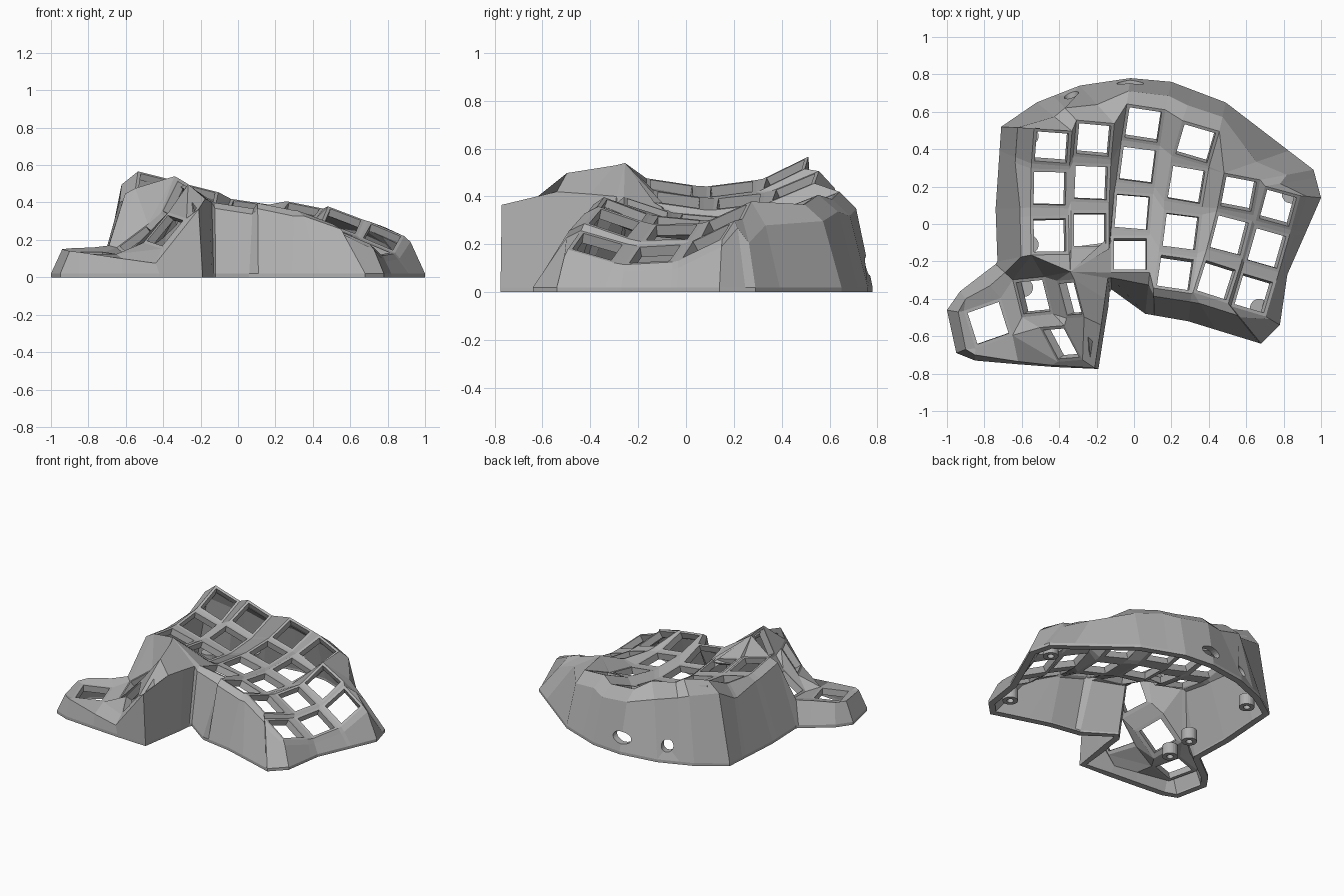
import bpy, bmesh, math
from mathutils import Vector as V

cube = bpy.data.objects.get("Cube")
if cube:
    bpy.data.objects.remove(cube)

grey = bpy.data.materials.new("warm_grey")
grey.use_nodes = True
COL = (0.43, 0.43, 0.43, 1)
grey.diffuse_color = COL
grey.node_tree.nodes["Principled BSDF"].inputs["Base Color"].default_value = COL

HALF, RIM, THICK = 0.105, 0.017, 0.045
bm = bmesh.new()
key_faces = []


def face(*vs):
    return bm.faces.new(vs)


def key(c, u, v):
    """One key socket: corners front-left, front-right, back-right, back-left."""
    c, u, v = V(c), V(u).normalized() * HALF, V(v).normalized() * HALF
    vs = [bm.verts.new(c + a * u + b * v) for a, b in ((-1, -1), (1, -1), (1, 1), (-1, 1))]
    key_faces.append(face(*vs))
    return vs


# Finger columns: first row, sideways slope, key centres front to back
columns = [
    (0, -.25, [(-.45, -.06, .435), (-.45, .19, .43), (-.44, .41, .495)]),
    (0, -.25, [(-.235, -.03, .385), (-.23, .22, .38), (-.215, .45, .44)]),
    (-1, -.15, [(-.02, -.16, .35), (-.01, .065, .305), (.02, .315, .31), (.05, .53, .365)]),
    (-1, -.20, [(.22, -.26, .34), (.25, -.04, .29), (.28, .21, .295), (.33, .43, .35)]),
    (-1, -.38, [(.44, -.30, .29), (.51, -.06, .25), (.56, .16, .30)]),
    (-1, -.42, [(.64, -.37, .19), (.71, -.13, .16), (.77, .085, .215)]),
]
K = {}
for c, (first, slope, centres) in enumerate(columns):
    p = [V(q) for q in centres]
    # parabolic tangents, so the end sockets curl upwards
    tangents = [(b - a) / 2 for a, b in zip(p, p[2:])]
    tangents = [2 * (p[1] - p[0]) - tangents[0]] + tangents + [2 * (p[-1] - p[-2]) - tangents[-1]]
    for i, v in enumerate(tangents):
        K[c, first + i] = key(p[i], (v.y, -v.x, slope * v.y), v)

# Webs between neighbouring sockets
for (c, r), k in list(K.items()):
    up, rt, di = K.get((c, r + 1)), K.get((c + 1, r)), K.get((c + 1, r + 1))
    if up:
        face(k[3], k[2], up[1], up[0])
    if rt:
        face(k[1], rt[0], rt[3], k[2])
    if up and rt and di:
        face(k[2], rt[3], di[0], up[1])
    elif up and rt:
        face(k[2], rt[3], up[1])
# Side of the step behind the two short outer columns
face(K[4, 1][3], K[3, 2][2], K[3, 2][1])

# Thumb sockets and their webs
t0 = key((-.78, -.53, .13), (.94, .33, 0), (-.3, .95, .05))
t1 = key((-.54, -.39, .20), (.8, .08, .6), (-.23, .93, .2))
t2 = key((-.34, -.40, .42), (.45, .03, .9), (-.25, .95, .15))
t3 = key((-.39, -.64, .25), (.63, .05, .77), (-.45, .85, .15))
face(t0[2], t0[1], t1[0], t1[3])
face(t0[1], t3[3], t1[0])
face(t0[1], t3[0], t3[3])
face(t1[1], t2[0], t2[3], t1[2])
face(t1[0], t3[3], t3[2], t1[1])
face(t1[1], t3[2], t2[0])
face(t3[2], t3[1], t2[1], t2[0])

# Saddle and peak joining thumb cluster to the finger plate
peak = bm.verts.new((-.34, -.255, .54))
inner, middle, front = K[0, 0], K[1, 0], K[2, -1]
face(t1[3], t1[2], inner[0])
face(t1[2], peak, inner[0])
face(t1[2], t2[3], peak)
face(t2[3], t2[2], peak)
face(inner[0], peak, inner[1])
face(peak, middle[0], inner[1])
face(peak, middle[1], middle[0])
face(peak, front[3], K[2, 0][0], middle[1])
face(peak, front[0], front[3])

# Edge of the finger plate, counter-clockwise from the front left
edge = [K[c, -1][j] for c in range(2, 6) for j in (0, 1)]
edge += [K[5, -1][2]] + [K[5, r][j] for r in (0, 1) for j in (1, 2)]
edge += [K[5, 1][3], K[4, 1][2], K[4, 1][3]]
edge += [K[c, 2][j] for c in (3, 2, 1, 0) for j in (2, 3)]
edge += [K[0, 2][0], K[0, 1][3], K[0, 1][0], K[0, 0][3], K[0, 0][0]]

# Footprint of the finger part, matched to the plate edge by angle
foot = [(-.12, -.35), (.06, -.48), (.29, -.52), (.68, -.64), (.78, -.54), (.82, -.27),
        (1, .14), (.96, .29), (.49, .65), (.2, .76), (-.02, .78), (-.29, .74),
        (-.52, .65), (-.71, .52), (-.74, .08), (-.73, -.2)]


def angle(p):
    return (math.atan2(p[1] - .1, p[0] - .1) + math.radians(130)) % math.tau


def foot_at(a):
    for p, q in zip(foot, foot[1:]):
        if a <= angle(q):
            t = max(0, (a - angle(p)) / (angle(q) - angle(p)))
            return V(p).lerp(V(q), t)
    return V(foot[-1])


ground = [foot_at(angle(v.co)) for v in edge]
for p in foot:
    i = min(range(len(edge)), key=lambda n: abs(angle(edge[n].co) - angle(p)))
    ground[i] = V(p)

wall = []
for v, g in zip(edge, ground):
    back = g.y > .25
    drop = (.1 if g.x > .55 else .07) if back else .03
    r = v.co.xy.lerp(g, .5 if back else .3)
    wall.append((v, (r.x, r.y, v.co.z - drop), g))

# Thumb wall: plate corner, shoulder point, footprint point
wall += [
    (t1[3], (-.69, -.26, .17), (-.74, -.215)),
    (t0[2], (-.77, -.33, .16), (-.80, -.26)),
    (t0[3], (-.90, -.40, .155), (-.93, -.36)),
    (t0[3], (-.94, -.47, .15), (-1, -.46)),
    (t0[0], (-.90, -.67, .14), (-.95, -.69)),
    (t0[0], (-.85, -.70, .135), (-.85, -.73)),
    (t0[1], (-.62, -.735, .10), (-.62, -.75)),
    (t3[0], (-.44, -.755, .075), (-.42, -.765)),
    (t3[1], (-.21, -.77, .365), (-.19, -.775)),
    (t2[1], (-.175, -.54, .42), (-.155, -.55)),
    (t2[2], (-.155, -.40, .41), (-.138, -.45)),
    (peak, (-.14, -.29, .40), (-.13, -.365)),
]
rings = [(v, bm.verts.new(s), bm.verts.new((g[0], g[1], .02)), bm.verts.new((g[0], g[1], 0)))
         for v, s, g in wall]
for a, b in zip(rings, rings[1:] + rings[:1]):
    for i in range(3):
        quad = [a[i], a[i + 1], b[i + 1], b[i]]
        face(*dict.fromkeys(quad))

# Open the square key holes
bm.normal_update()
bmesh.ops.inset_individual(bm, faces=key_faces, thickness=RIM, use_even_offset=True)
bmesh.ops.delete(bm, geom=key_faces, context='FACES')


def add_object(name, mesh_bm):
    me = bpy.data.meshes.new(name)
    mesh_bm.to_mesh(me)
    mesh_bm.free()
    me.materials.append(grey)
    ob = bpy.data.objects.new(name, me)
    bpy.context.scene.collection.objects.link(ob)
    return ob


shell = add_object("case_shell", bm)
solid = shell.modifiers.new("thickness", 'SOLIDIFY')
solid.thickness, solid.offset = THICK, -1


def cylinder(name, loc, radius, depth, rot=(0, 0, 0), stretch=1):
    b = bmesh.new()
    bmesh.ops.create_cone(b, cap_ends=True, segments=24, radius1=radius, radius2=radius, depth=depth)
    ob = add_object(name, b)
    ob.location, ob.rotation_euler, ob.scale = loc, rot, (stretch, 1, 1)
    return ob


# Socket openings in the back wall
for name, x, y, yaw, s in (("round_port", -.34, .71, .25, 1), ("slot_port", -.02, .76, 0, 1.8)):
    cutter = cylinder(name + "_cutter", (x, y, .11), .04, .24, (math.pi / 2, 0, yaw), s)
    cutter.hide_render = True
    cutter.hide_set(True)
    cut = shell.modifiers.new(name, 'BOOLEAN')
    cut.object, cut.operation, cut.solver = cutter, 'DIFFERENCE', 'EXACT'

# Screw posts inside the walls, with bored centres
for n, (x, y) in enumerate([(-.56, .47), (-.56, -.11), (-.59, -.34), (.84, .16), (.67, -.45)]):
    post = cylinder("screw_post_%d" % (n + 1), (x, y, .06), .05, .08)
    bore = cylinder("screw_bore_%d" % (n + 1), (x, y, .03), .022, .1)
    bore.hide_render = True
    bore.hide_set(True)
    cut = post.modifiers.new("bore", 'BOOLEAN')
    cut.object, cut.operation = bore, 'DIFFERENCE'
